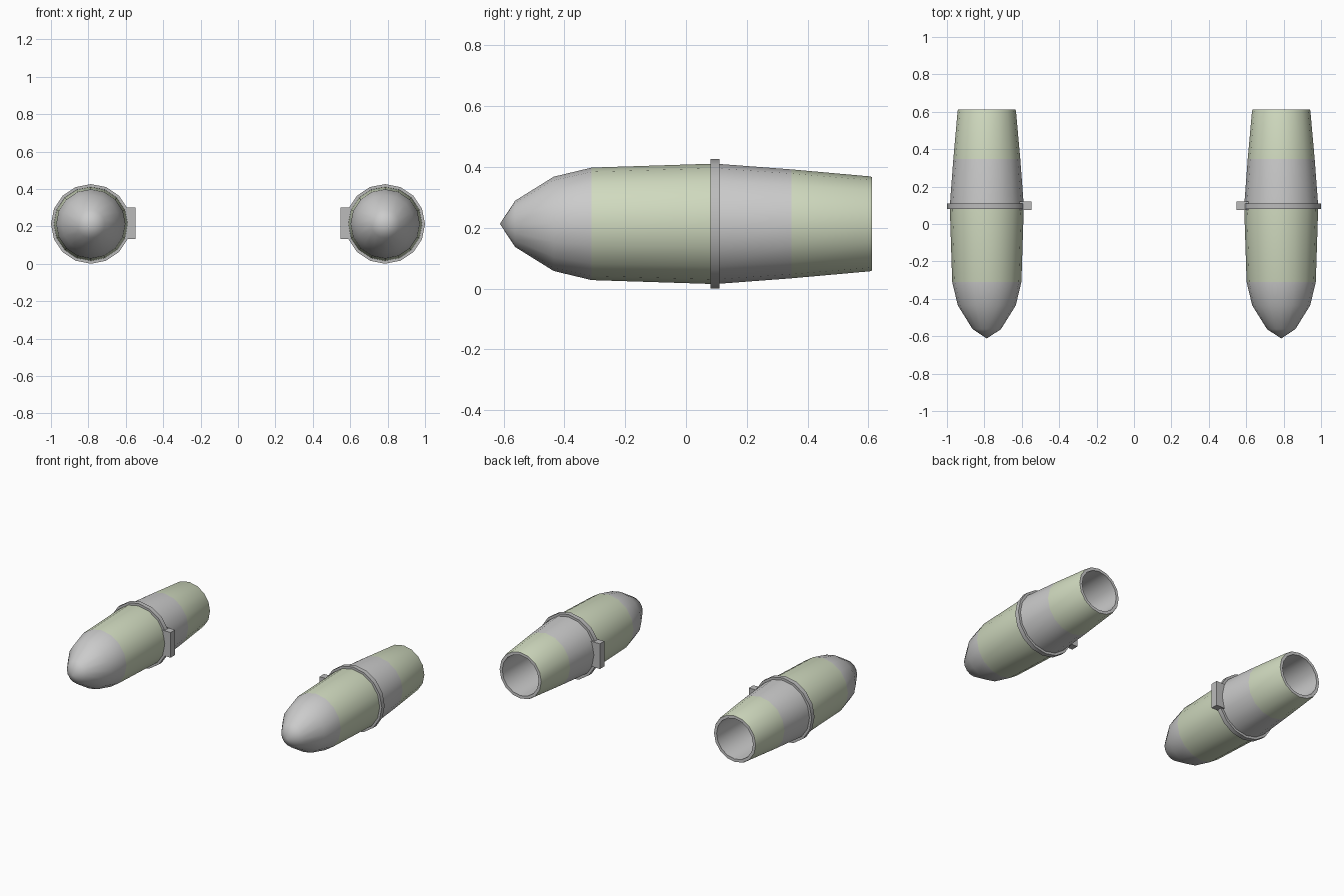
import bpy, bmesh, math
from mathutils import Vector

if "Cube" in bpy.data.objects:
    bpy.data.objects.remove(bpy.data.objects["Cube"])

CX, CZ, SIDES = 0.787, 0.213, 16


def material(name, rgb):
    m = bpy.data.materials.new(name)
    m.diffuse_color = (*rgb, 1)
    m.use_nodes = True
    m.node_tree.nodes["Principled BSDF"].inputs["Base Color"].default_value = m.diffuse_color
    return m


GREY = material("hull grey", (0.8, 0.8, 0.8))
GREEN = material("band green", (0.63, 0.70, 0.52))
DARK = material("fitting grey", (0.5, 0.5, 0.5))


def finish(bm, name, mats):
    bmesh.ops.recalc_face_normals(bm, faces=bm.faces)
    me = bpy.data.meshes.new(name)
    bm.to_mesh(me)
    bm.free()
    for m in mats:
        me.materials.append(m)
    ob = bpy.data.objects.new(name, me)
    bpy.context.collection.objects.link(ob)
    bpy.ops.object.select_all(action='DESELECT')
    ob.select_set(True)
    bpy.context.view_layer.objects.active = ob
    bpy.ops.object.shade_smooth_by_angle(angle=math.radians(40))
    # Second pod on the other side
    ob.modifiers.new("Mirror", 'MIRROR').use_axis = (True, False, False)
    return ob


def lathe(name, profile, mats, closed=False):
    """Revolve (y, radius, material index of following segment) about the pod axis."""
    bm = bmesh.new()
    rings = []
    for y, r, _ in profile:
        n = SIDES if r > 0 else 1
        rings.append([bm.verts.new((CX + r * math.cos(2 * math.pi * i / SIDES), y,
                                    CZ + r * math.sin(2 * math.pi * i / SIDES)))
                      for i in range(n)])
    count = len(profile) if closed else len(profile) - 1
    for k in range(count):
        a, b = rings[k], rings[(k + 1) % len(rings)]
        for i in range(SIDES):
            j = (i + 1) % SIDES
            quad = [a[i % len(a)], a[j % len(a)], b[j % len(b)], b[i % len(b)]]
            f = bm.faces.new(list(dict.fromkeys(quad)))
            f.material_index = profile[k][2]
    return finish(bm, name, mats)


# Pod hull: pointed nose, colour bands, open hollow tail
lathe("pod_hull", [
    (-0.612, 0, 0), (-0.562, 0.076, 0), (-0.435, 0.155, 0), (-0.31, 0.185, 1),
    (0.095, 0.198, 0), (0.347, 0.179, 1), (0.605, 0.156, 1), (0.612, 0.153, 0),
    (0.612, 0.134, 0), (0.15, 0.134, 0), (0.15, 0, 0)], [GREY, GREEN])

# Raised clamp ring around the middle
lathe("clamp_ring", [(0.08, 0.190, 0), (0.08, 0.213, 0), (0.11, 0.213, 0), (0.11, 0.190, 0)],
      [DARK], closed=True)

# Mounting block on the inboard side
bm = bmesh.new()
bmesh.ops.create_cube(bm, size=1)
bmesh.ops.scale(bm, verts=bm.verts, vec=Vector((0.066, 0.047, 0.167)))
bmesh.ops.translate(bm, verts=bm.verts, vec=Vector((0.580, 0.098, CZ + 0.003)))
finish(bm, "mounting_block", [DARK])
